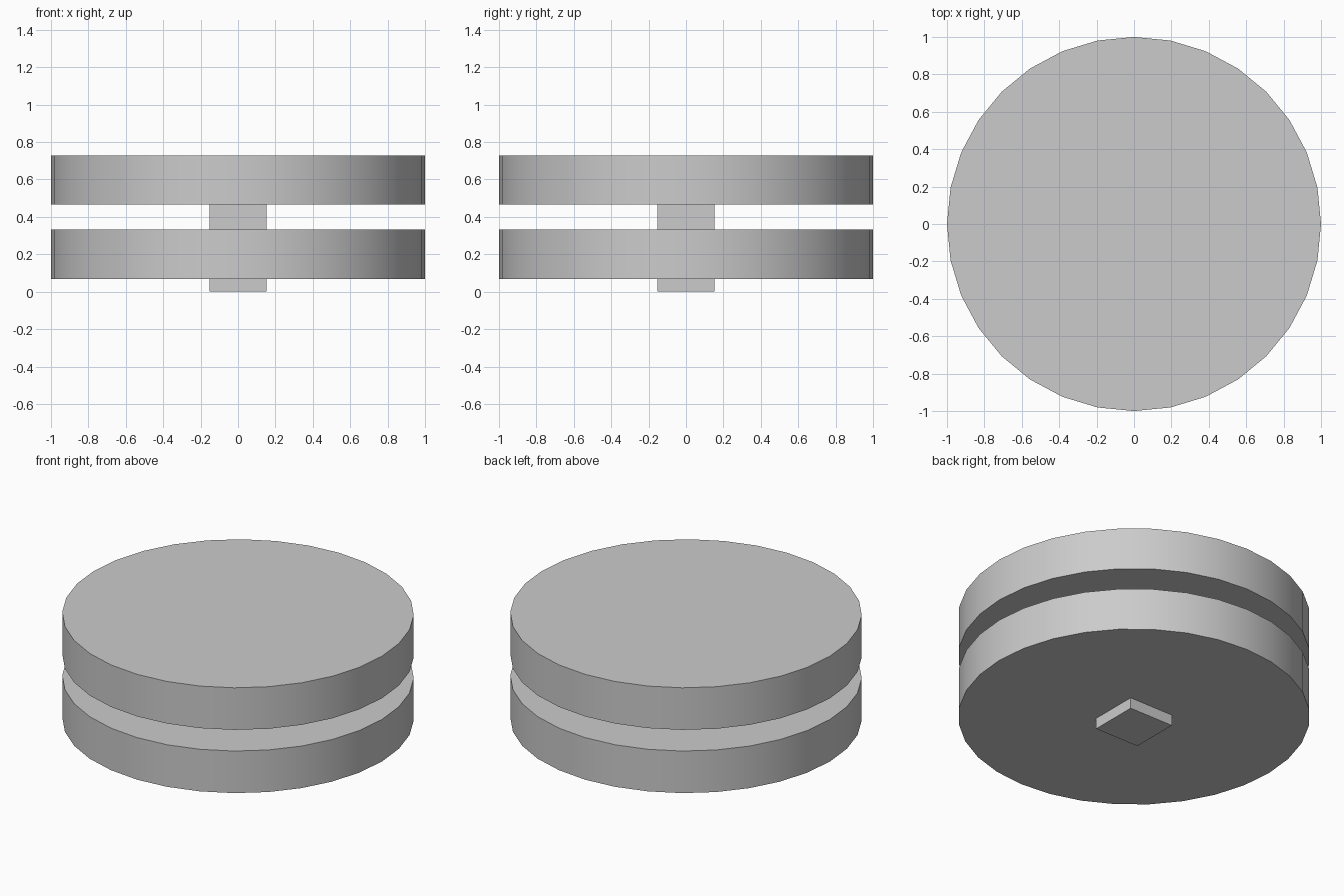
import bpy
import math

if "Cube" in bpy.data.objects:
    bpy.data.objects.remove(bpy.data.objects["Cube"])


def disc(name, z0, z1):
    bpy.ops.mesh.primitive_cylinder_add(vertices=32, radius=1.0, depth=z1 - z0,
                                        location=(0, 0, (z0 + z1) / 2))
    bpy.context.object.name = name
    bpy.ops.object.shade_smooth_by_angle(angle=math.radians(30))


# Two matching round plates
disc("lower_plate", 0.068, 0.332)
disc("upper_plate", 0.465, 0.729)

# Square post: foot below, spacer between the plates
bpy.ops.mesh.primitive_cube_add(size=1, location=(0, 0, 0.3))
post = bpy.context.object
post.name = "center_post"
post.scale = (0.306, 0.306, 0.6)
bpy.ops.object.transform_apply(location=False, rotation=False, scale=True)
